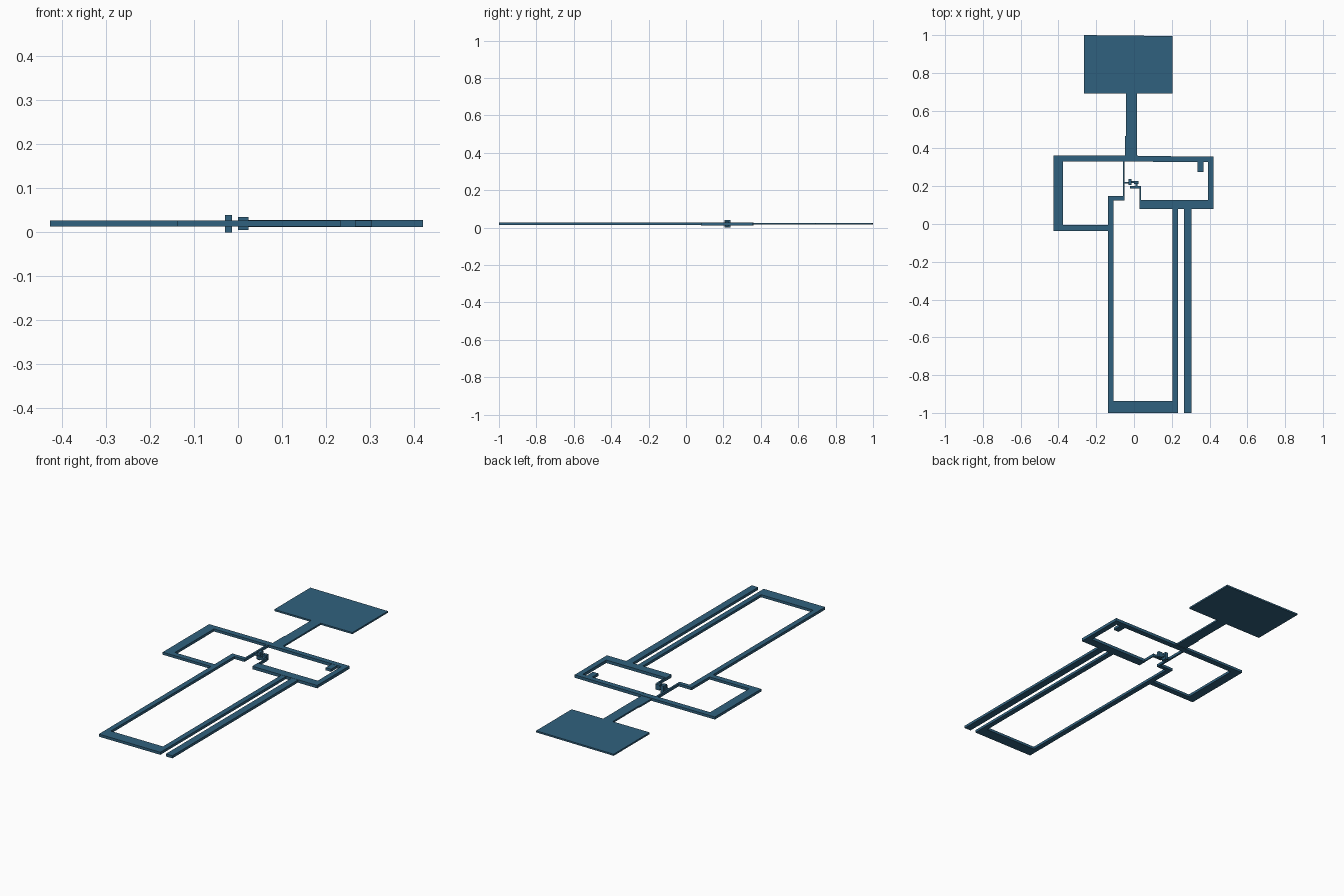
import bpy, bmesh

blue = bpy.data.materials.new("blue_metal")
blue.diffuse_color = (0.03, 0.12, 0.21, 1)


def extrude(name, outline, z0, z1):
    """Flat outline extruded from z0 to z1."""
    bm = bmesh.new()
    face = bm.faces.new([bm.verts.new((x, y, z0)) for x, y in outline])
    new = bmesh.ops.extrude_face_region(bm, geom=[face])["geom"]
    for v in new:
        if isinstance(v, bmesh.types.BMVert):
            v.co.z = z1
    bmesh.ops.recalc_face_normals(bm, faces=bm.faces)
    mesh = bpy.data.meshes.new(name)
    bm.to_mesh(mesh)
    bm.free()
    mesh.materials.append(blue)
    ob = bpy.data.objects.new(name, mesh)
    bpy.context.collection.objects.link(ob)
    return ob


def bar(name, x0, x1, y0, y1, z0=0.013, z1=0.027):
    return extrude(name, [(x0, y0), (x1, y0), (x1, y1), (x0, y1)], z0, z1)


# Paddle and its stem
extrude("paddle", [(-0.265, 0.69), (-0.043, 0.69), (-0.043, 0.465), (-0.047, 0.465),
                   (-0.047, 0.362), (0.015, 0.362), (0.015, 0.69), (0.205, 0.69),
                   (0.205, 0.995), (-0.265, 1.0)], 0.016, 0.025)

# Left frame: top rail, side and lower rail
extrude("left_frame", [(0.02, 0.362), (-0.427, 0.362), (-0.427, -0.037), (-0.137, -0.037),
                       (-0.137, -0.006), (-0.376, -0.006), (-0.376, 0.33), (0.02, 0.33)],
        0.013, 0.027)

# Right frame: top rail, side and lower rail
extrude("right_frame", [(0.02, 0.36), (0.42, 0.357), (0.42, 0.08), (0.03, 0.08),
                        (0.03, 0.127), (0.391, 0.127), (0.391, 0.328), (0.02, 0.33)],
        0.012, 0.028)
bar("frame_tab", 0.335, 0.367, 0.275, 0.329)

# Long loop: left leg, foot and right leg
extrude("long_loop", [(-0.053, 0.147), (-0.137, 0.147), (-0.137, -1.0), (0.233, -1.0),
                      (0.233, 0.08), (0.205, 0.08), (0.205, -0.937), (-0.109, -0.937),
                      (-0.109, 0.125), (-0.053, 0.125)], 0.013, 0.027)
bar("outer_leg", 0.266, 0.305, -1.0, 0.08)

# Thin links towards the centre
bar("upper_link", -0.059, -0.049, 0.215, 0.33)
bar("lower_link", -0.059, -0.049, 0.125, 0.215)
extrude("right_link", [(0.03, 0.127), (0.03, 0.189), (-0.022, 0.189), (-0.022, 0.2),
                       (0.037, 0.2), (0.037, 0.127)], 0.013, 0.027)

# Small joint at the centre
bar("joint_pin", -0.049, -0.028, 0.215, 0.223)
bar("joint_plate_left", -0.03, -0.014, 0.207, 0.237, 0.0, 0.04)
bar("joint_neck", -0.014, 0.0, 0.218, 0.228)
bar("joint_plate_right", 0.0, 0.024, 0.212, 0.228, 0.005, 0.035)
bar("joint_arm", 0.008, 0.018, 0.2, 0.212)
